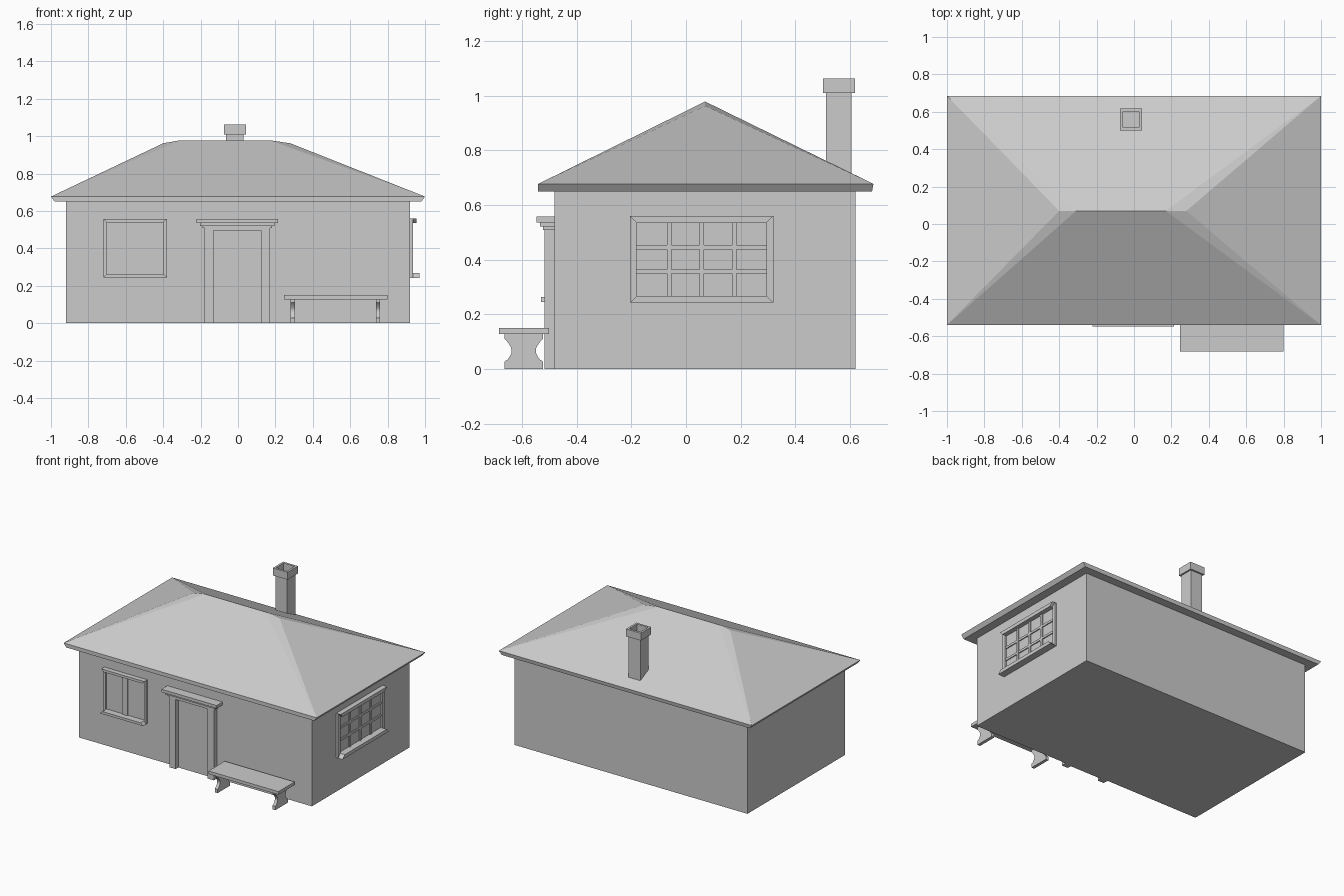
import bpy, bmesh, math

cube = bpy.data.objects.get("Cube")
if cube:
    bpy.data.objects.remove(cube, do_unlink=True)

grey = bpy.data.materials.new("plain_grey")
grey.use_nodes = True
grey.diffuse_color = (0.6, 0.6, 0.6, 1)
grey.node_tree.nodes["Principled BSDF"].inputs["Base Color"].default_value = (0.6, 0.6, 0.6, 1)


def make(name, verts, faces):
    """Mesh object with outward normals."""
    bm = bmesh.new()
    vs = [bm.verts.new(v) for v in verts]
    for f in faces:
        bm.faces.new([vs[i] for i in f])
    bmesh.ops.recalc_face_normals(bm, faces=bm.faces)
    mesh = bpy.data.meshes.new(name)
    bm.to_mesh(mesh)
    bm.free()
    mesh.materials.append(grey)
    obj = bpy.data.objects.new(name, mesh)
    bpy.context.collection.objects.link(obj)
    return obj


def loft(name, loops):
    """Closed solid through a stack of matching loops."""
    n = len(loops[0])
    faces = [list(range(n)), [i + n * (len(loops) - 1) for i in range(n)]]
    for k in range(len(loops) - 1):
        for i in range(n):
            j = (i + 1) % n
            faces.append([k * n + i, k * n + j, k * n + n + j, k * n + n + i])
    return make(name, [v for loop in loops for v in loop], faces)


def rect(x0, x1, y0, y1, z):
    return [(x0, y0, z), (x1, y0, z), (x1, y1, z), (x0, y1, z)]


def box(name, x0, x1, y0, y1, z0, z1):
    return loft(name, [rect(x0, x1, y0, y1, z0), rect(x0, x1, y0, y1, z1)])


# House body
RIGHT, FRONT = 0.92, -0.48
box("walls", -RIGHT, RIGHT, FRONT, 0.62, 0, 0.66)

# Hipped roof: fascia, then slopes up to a ridge with clipped ends
Y = 0.07
roof_verts = (rect(-0.98, 0.98, -0.54, 0.68, 0.65) + rect(-1, 1, -0.54, 0.685, 0.677)
              + [(-0.31, Y, 0.978), (0.17, Y, 0.978), (-0.4, Y, 0.962), (0.28, Y, 0.962)])
roof_faces = [(0, 1, 2, 3)] + [(i, (i + 1) % 4, (i + 1) % 4 + 4, i + 4) for i in range(4)]
roof_faces += [(4, 5, 9, 8), (6, 7, 8, 9),
               (4, 8, 10), (4, 10, 7), (7, 10, 8),
               (5, 11, 9), (5, 6, 11), (6, 9, 11)]
make("roof", roof_verts, roof_faces)

# Chimney shaft and hollow cap
loft("chimney", [rect(-0.063, 0.03, 0.512, 0.605, 0.68),
                 rect(-0.063, 0.03, 0.512, 0.605, 1.01),
                 rect(-0.075, 0.042, 0.5, 0.617, 1.01),
                 rect(-0.075, 0.042, 0.5, 0.617, 1.063),
                 rect(-0.06, 0.027, 0.515, 0.602, 1.063),
                 rect(-0.06, 0.027, 0.515, 0.602, 0.92)])


# Windows: u runs along the wall, d is distance out from it
def on_front(u, d, z):
    return (u, FRONT - d, z)


def on_right(u, d, z):
    return (RIGHT + d, u, z)


def plate(name, place, corners, depth):
    loft(name, [[place(u, d, z) for u, z in corners] for d in (-0.01, depth)])


def window(name, place, u0, u1, z0, z1, trim, columns, rows, bar):
    outer = [(u0, z0), (u1, z0), (u1, z1), (u0, z1)]
    a, b, c, d = u0 + trim, u1 - trim, z0 + trim, z1 - trim
    inner = [(a, c), (b, c), (b, d), (a, d)]
    sides = (("sill", 0.05), ("right_trim", 0.015), ("head", 0.035), ("left_trim", 0.015))
    for i, (part, depth) in enumerate(sides):
        j = (i + 1) % 4
        plate(f"{name}_{part}", place, [outer[i], outer[j], inner[j], inner[i]], depth)
    plate(name + "_pane", place, inner, 0.002)
    for i in range(1, columns):
        u = a + (b - a) * i / columns
        plate(f"{name}_upright_{i}", place,
              [(u - bar, c), (u + bar, c), (u + bar, d), (u - bar, d)], 0.01)
    for i in range(1, rows):
        z = c + (d - c) * i / rows
        plate(f"{name}_crossbar_{i}", place,
              [(a, z - bar), (b, z - bar), (b, z + bar), (a, z + bar)], 0.009)


window("front_window", on_front, -0.72, -0.38, 0.245, 0.557, 0.018, 2, 1, 0.018)
window("side_window", on_right, -0.205, 0.32, 0.243, 0.56, 0.025, 4, 3, 0.008)

# Door with posts, lintel and stepped hood
MID = -0.004
box("door", MID - 0.126, MID + 0.126, -0.488, FRONT + 0.01, 0, 0.497)
for side, s in (("left", 1), ("right", -1)):
    x0, x1 = sorted((MID + s * 0.126, MID + s * 0.176))
    box(side + "_door_post", x0, x1, -0.518, FRONT + 0.01, 0, 0.51)
box("door_lintel", MID - 0.126, MID + 0.126, -0.518, FRONT + 0.01, 0.497, 0.51)
for i, (w, y, z0, z1) in enumerate([(0.187, -0.523, 0.508, 0.521),
                                    (0.2, -0.533, 0.521, 0.536),
                                    (0.218, -0.547, 0.536, 0.557)]):
    box(f"door_hood_{i + 1}", MID - w, MID + w, y, FRONT + 0.01, z0, z1)

# Bench: plank seat on two waisted legs
box("bench_seat", 0.245, 0.798, -0.683, -0.5, 0.128, 0.15)
half = [(0.071, 0), (0.071, 0.028)]
for i in range(9):
    t = i / 8
    half.append((0.06 - 0.016 * math.sin(math.pi * t), 0.034 + 0.066 * t))
half += [(0.071, 0.112), (0.071, 0.13)]
outline = half + [(-w, z) for w, z in reversed(half)]
for side, x in (("right", 0.282), ("left", 0.738)):
    loft(f"bench_{side}_leg", [[(px, -0.593 + w, z) for w, z in outline]
                               for px in (x, x + 0.022)])
